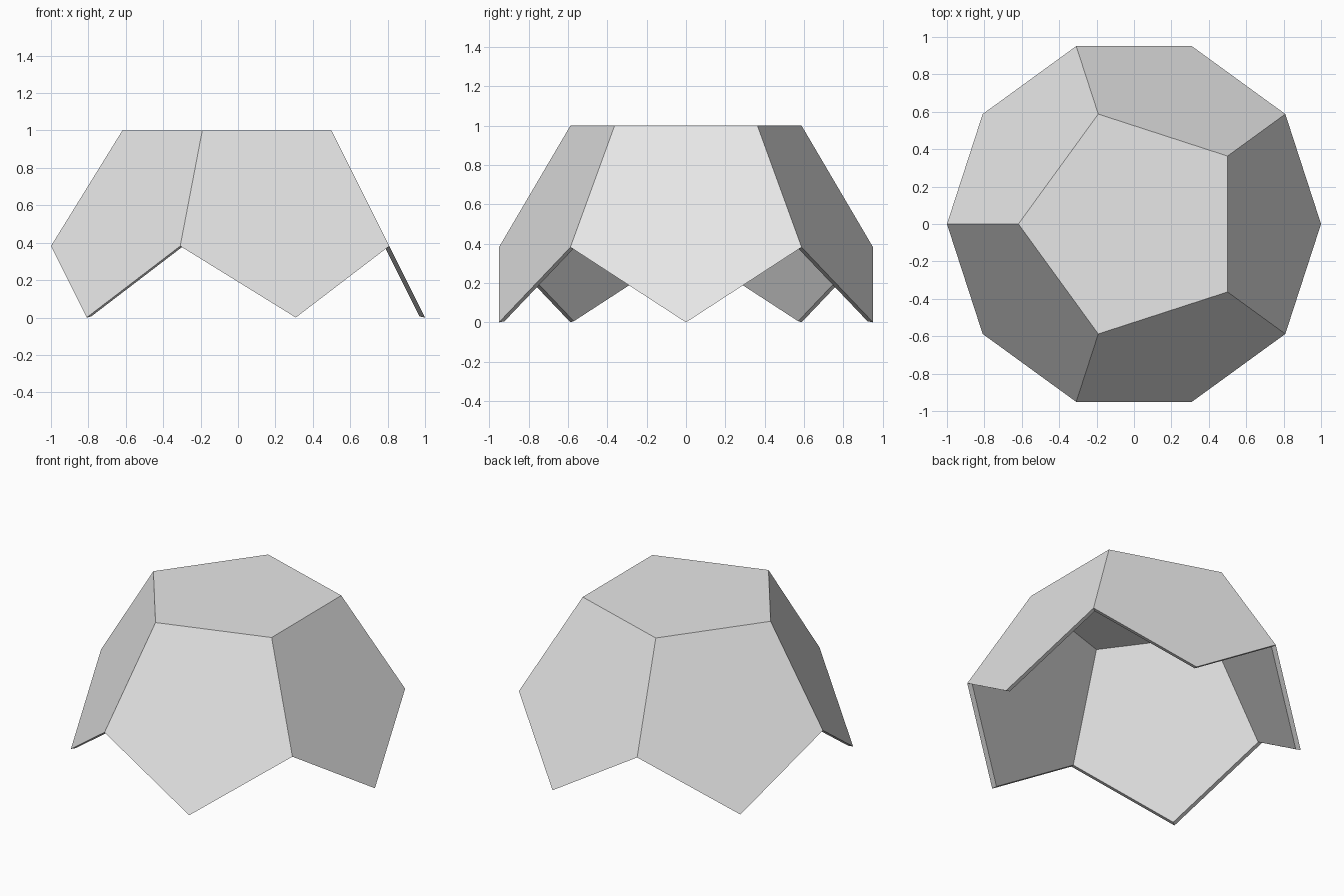
import bpy
import bmesh
from math import cos, sin, pi, sqrt
from mathutils import Vector

cube = bpy.data.objects.get("Cube")
if cube:
    bpy.data.objects.remove(cube, do_unlink=True)

# Dodecahedron proportions, all from the golden ratio
INV = (sqrt(5) - 1) / 2
MID = 1 - INV
CENTRE = Vector((0, 0, MID / 2))
INNER_SCALE = 0.97

# Plain grey material
grey = bpy.data.materials.new("plain grey")
grey.use_nodes = True
colour = (0.8, 0.8, 0.8, 1)
grey.diffuse_color = colour
grey.node_tree.nodes["Principled BSDF"].inputs["Base Color"].default_value = colour


def ring(bm, radius, z, start):
    """Five evenly spaced vertices around the z axis."""
    angles = [start + 2 * pi * i / 5 for i in range(5)]
    return [bm.verts.new((radius * cos(a), radius * sin(a), z)) for a in angles]


bm = bmesh.new()
top = ring(bm, INV, 1, pi)
shoulder = ring(bm, 1, MID, pi)
tip = ring(bm, 1, 0, pi + pi / 5)

# Top pentagon and the five pentagons leaning out around it
bm.faces.new(top)
for i in range(5):
    j = (i + 1) % 5
    bm.faces.new((top[i], shoulder[i], tip[i], shoulder[j], top[j]))

# Inner skin and rim, shrunk toward the solid's centre
result = bmesh.ops.extrude_face_region(bm, geom=bm.faces[:], use_keep_orig=True)
for item in result["geom"]:
    if isinstance(item, bmesh.types.BMVert):
        item.co = CENTRE + (item.co - CENTRE) * INNER_SCALE
bmesh.ops.recalc_face_normals(bm, faces=bm.faces[:])

mesh = bpy.data.meshes.new("half_dodecahedron_shell")
bm.to_mesh(mesh)
bm.free()
mesh.materials.append(grey)
shell = bpy.data.objects.new("half_dodecahedron_shell", mesh)
bpy.context.collection.objects.link(shell)
